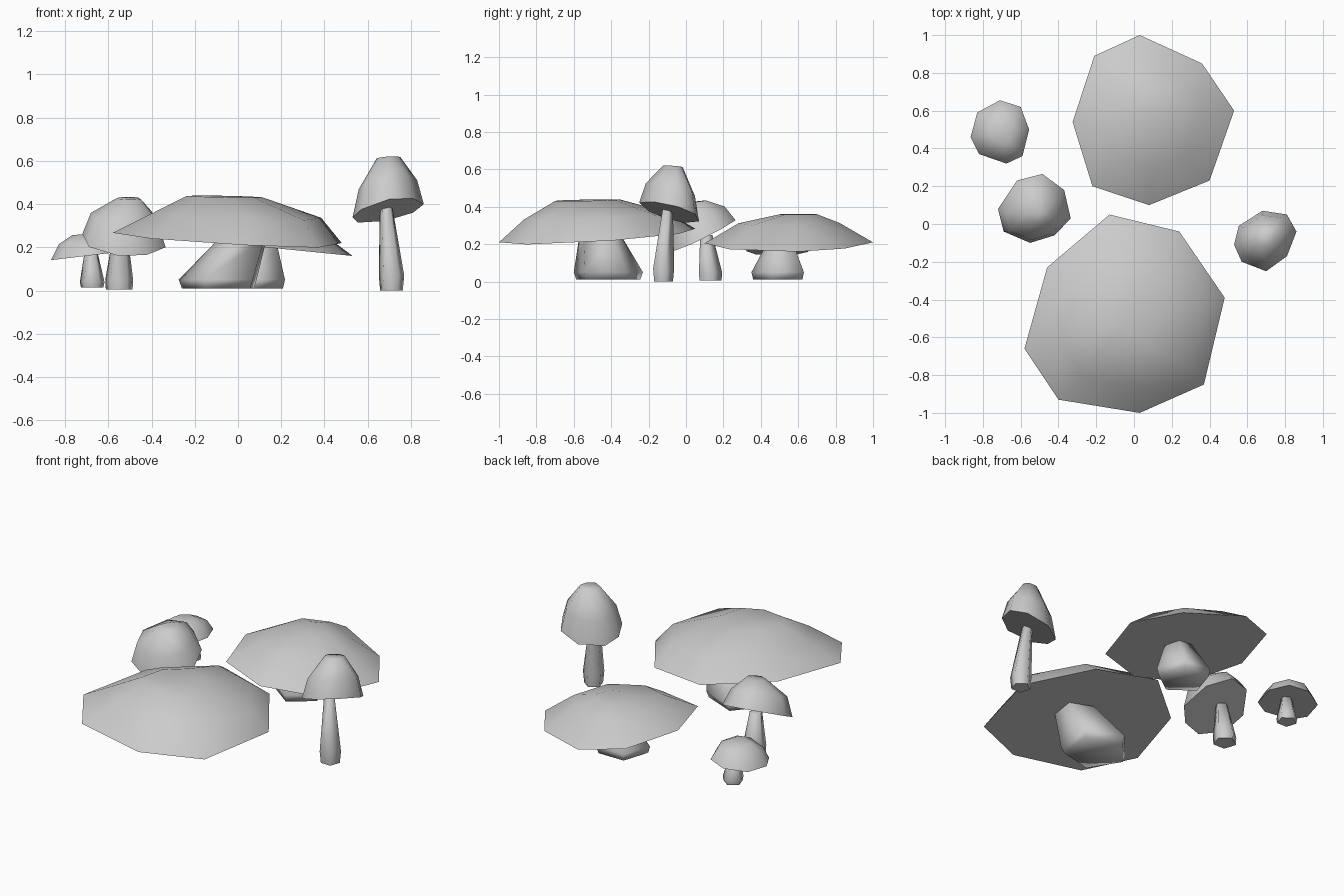
import bpy, bmesh, math
from mathutils import Vector

if "Cube" in bpy.data.objects:
    bpy.data.objects.remove(bpy.data.objects["Cube"], do_unlink=True)

# One plain grey for everything
grey = bpy.data.materials.new("mushroom_grey")
grey.use_nodes = True
colour = (0.6, 0.6, 0.6, 1)
grey.diffuse_color = colour
grey.node_tree.nodes["Principled BSDF"].inputs["Base Color"].default_value = colour


def loft(name, rings, smooth_angle):
    """Skin a stack of equal-sized rings, close both ends and shade it."""
    bm = bmesh.new()
    loops = [[bm.verts.new(p) for p in ring] for ring in rings]
    n = len(loops[0])
    for a, b in zip(loops, loops[1:]):
        for i in range(n):
            j = (i + 1) % n
            bm.faces.new((a[i], a[j], b[j], b[i]))
    for loop in (loops[0], loops[-1]):
        hub = bm.verts.new(sum((v.co for v in loop), Vector()) / n)
        for i in range(n):
            bm.faces.new((loop[i], loop[(i + 1) % n], hub))
    bmesh.ops.recalc_face_normals(bm, faces=bm.faces)
    mesh = bpy.data.meshes.new(name)
    bm.to_mesh(mesh)
    bm.free()
    mesh.materials.append(grey)
    obj = bpy.data.objects.new(name, mesh)
    bpy.context.collection.objects.link(obj)
    bpy.ops.object.select_all(action='DESELECT')
    obj.select_set(True)
    bpy.context.view_layer.objects.active = obj
    bpy.ops.object.shade_smooth_by_angle(angle=math.radians(smooth_angle))


def cap(name, outline, height, tilt, layers):
    """Tilted rim with smaller, flatter layers (scale, rise, shift x, shift y)."""
    rim = [Vector((x, y, 0)) for x, y in outline]
    mid = sum(rim, Vector()) / len(rim)
    slope = Vector((tilt[0], tilt[1], 0))
    mid.z = height

    def ring(scale, rise, dx, dy, flatten):
        out = []
        for p in rim:
            arm = Vector((p.x - mid.x, p.y - mid.y, 0)) * scale
            out.append(mid + arm + Vector((dx, dy, rise + slope.dot(arm) * flatten)))
        return out

    rings = [ring(0.5, 0, 0, 0, 1), ring(1, 0, 0, 0, 1)]
    rings += [ring(*layer, layer[0]) for layer in layers]
    loft(name, rings, 70)


def stem(name, sections, turn):
    """Five-sided stem through sections (x, y, z, radius)."""
    rings = [[Vector((x + r * math.cos(turn + k * math.tau / 5),
                      y + r * math.sin(turn + k * math.tau / 5), z))
              for k in range(5)] for x, y, z, r in sections]
    loft(name, rings, 80)


# Broad front mushroom
cap("front_broad_cap",
    [(-.13, .05), (.24, -.04), (.48, -.39), (.37, -.85),
     (.03, -1), (-.4, -.93), (-.58, -.66), (-.46, -.23)],
    .245, (-.06, .06), [(.73, .105, .05, 0), (.33, .19, -.01, -.03)])
stem("front_broad_stem", [(-.08, -.42, .01, .18), (-.08, -.42, .05, .195),
                          (.03, -.46, .24, .12)], .55)

# Broad back mushroom
cap("back_broad_cap",
    [(.03, 1), (.36, .85), (.53, .6), (.4, .23),
     (.08, .1), (-.22, .2), (-.325, .54), (-.21, .89)],
    .205, (-.1, 0), [(.6, .107, 0, 0), (.22, .155, 0, .05)])
stem("back_broad_stem", [(.07, .505, .01, .145), (.07, .505, .05, .155),
                         (.11, .51, .21, .075)], -math.pi / 2)

# Tall slender mushroom
cap("tall_cap",
    [(.68, .07), (.81, .05), (.86, -.04), (.81, -.17),
     (.7, -.25), (.57, -.2), (.53, -.11), (.555, -.01)],
    .37, (.25, -.3), [(.82, .12, 0, .005), (.33, .245, .005, .015)])
stem("tall_stem", [(.71, -.125, 0, .055), (.71, -.125, .07, .062),
                   (.685, -.1, .39, .03)], .3)

# Round tilted mushroom
cap("round_cap",
    [(-.62, .23), (-.485, .265), (-.37, .18), (-.335, .03),
     (-.42, -.06), (-.55, -.1), (-.69, -.04), (-.72, .08)],
    .24, (-.1, .48), [(.8, .105, 0, -.02), (.28, .187, .02, -.02)])
stem("round_stem", [(-.55, .125, .005, .065), (-.55, .125, .05, .068),
                    (-.545, .105, .25, .036)], .3)

# Small outer mushroom
cap("small_cap",
    [(-.71, .655), (-.6, .62), (-.555, .5), (-.59, .36),
     (-.675, .32), (-.82, .37), (-.865, .46), (-.83, .59)],
    .16, (.12, 0), [(.78, .065, 0, 0), (.38, .1, 0, 0)])
stem("small_stem", [(-.675, .51, .015, .055), (-.675, .51, .04, .06),
                    (-.68, .5, .17, .033)], .3)
